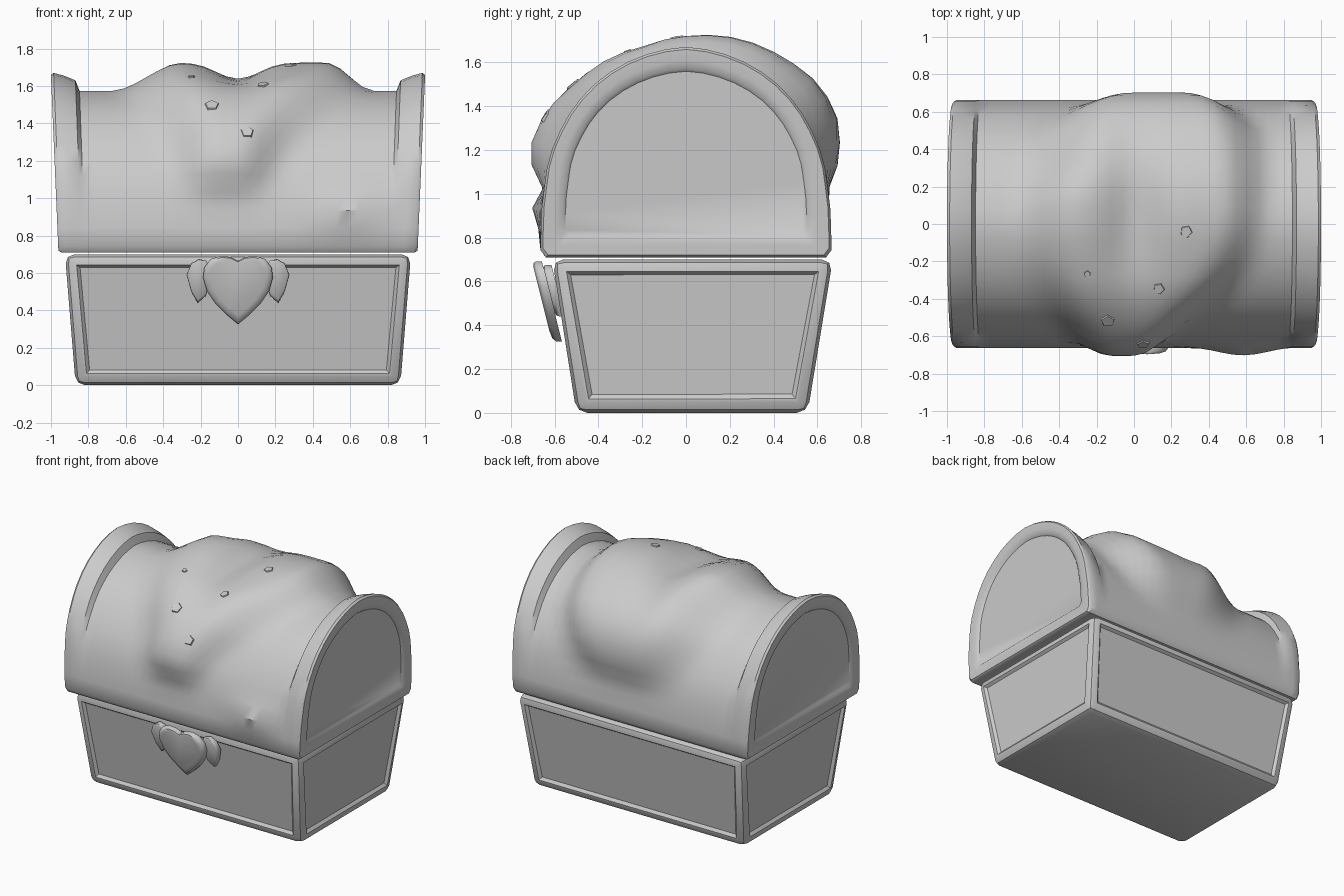
import bpy, bmesh, math
from mathutils import Vector
from mathutils.bvhtree import BVHTree

if "Cube" in bpy.data.objects:
    bpy.data.objects.remove(bpy.data.objects["Cube"])


def finish(name, bm, angle=35):
    bmesh.ops.recalc_face_normals(bm, faces=bm.faces)
    me = bpy.data.meshes.new(name)
    bm.to_mesh(me)
    bm.free()
    ob = bpy.data.objects.new(name, me)
    bpy.context.collection.objects.link(ob)
    bpy.ops.object.select_all(action='DESELECT')
    bpy.context.view_layer.objects.active = ob
    ob.select_set(True)
    bpy.ops.object.shade_smooth_by_angle(angle=math.radians(angle))
    return ob


def loft(bm, rings, caps=True):
    vs = [[bm.verts.new(p) for p in r] for r in rings]
    n = len(rings[0])
    for a, b in zip(vs, vs[1:]):
        for i in range(n):
            j = (i + 1) % n
            bm.faces.new((a[i], a[j], b[j], b[i]))
    if caps:
        bm.faces.new(vs[0])
        bm.faces.new(vs[-1])


def interp(table, t):
    if t <= table[0][0]:
        return table[0][1]
    for (a, p), (b, q) in zip(table, table[1:]):
        if t <= b:
            return p + (q - p) * (t - a) / (b - a)
    return table[-1][1]


def smooth(t):
    t = min(1, max(0, t))
    return t * t * (3 - 2 * t)


# Base: tapered box with chunky rounded frame and shallow side panels
bm = bmesh.new()
bmesh.ops.create_cube(bm, size=2)
for v in bm.verts:
    top = v.co.z > 0
    v.co.x *= 0.925 if top else 0.868
    if v.co.y < 0:
        v.co.y = -0.61 if top else -0.50
    else:
        v.co.y = 0.67 if top else 0.555
    v.co.z = 0.70 if top else 0
bm.normal_update()
frame_edges = bm.edges[:]
sides = [f for f in bm.faces if abs(f.normal.z) < 0.5]
bmesh.ops.inset_individual(bm, faces=sides, thickness=0.085)
bmesh.ops.inset_individual(bm, faces=sides, thickness=0.025, depth=-0.018)
bmesh.ops.bevel(bm, geom=frame_edges, offset=0.05, segments=2, profile=0.5,
                affect='EDGES')
finish("chest_base", bm, 34)

# Lid: arch described by radius against angle from straight up
ZC = 1.0
ARCH = [(0, .67), (.32, .66), (1.1, .642), (1.57, .648), (1.8, .68), (1.94, .712)]
MOUND = [(-1.54, .65), (-1.43, .707), (-1.27, .743), (-1.03, .74), (-.8, .72),
         (-.51, .712), (-.29, .70), (0, .72), (.33, .749), (.63, .766),
         (.84, .783), (1.06, .783), (1.34, .72), (1.54, .65)]
LEFT = [(-1.5, -.38), (-1.1, -.44), (-.8, -.54), (-.3, -.66), (0, -.68),
        (.5, -.66), (.9, -.62), (1.3, -.5), (1.6, -.35)]
RIGHT = [(-1.5, .18), (-1.1, .32), (-.8, .52), (-.3, .70), (0, .73),
         (.5, .77), (.9, .76), (1.3, .65), (1.6, .5)]
RIGHT_SOFT = [(-1.5, .2), (-1.1, .3), (-.8, .42), (-.3, .32), (0, .26), (.9, .36), (1.5, .4)]
N = 28
ANGLES = [-1.94 + 3.88 * i / N for i in range(N + 1)]


def barrel_radius(x, a):
    r = interp(ARCH, abs(a)) - 0.09 * max(0, math.cos(a))
    if abs(a) < 1.75:
        r -= 0.006
    lo, hi = interp(LEFT, a), interp(RIGHT, a)
    left_soft = min(0.38 if a < .4 else 0.5, 0.44 * (hi - lo))
    right_soft = min(interp(RIGHT_SOFT, a), 0.46 * (hi - lo))
    w = smooth((x - lo) / left_soft) * smooth((hi - x) / right_soft)
    w *= 1 - 0.62 * math.exp(-(x / 0.15) ** 2 - (a / 0.5) ** 2)
    if abs(a) < 1.54:
        r += max(0, interp(MOUND, a) - r) * w
    # small sagging fold at the lower front right
    r += 0.05 * math.exp(-((x - .6) / .2) ** 2 - ((a + 1.66) / .12) ** 2)
    return r


def lid_ring(u, inset=0.0, drop=0.0, barrel=False):
    pts = [(-.64, .71)]
    for a in ANGLES:
        r = interp(ARCH, abs(a)) - drop * max(0, math.cos(a))
        if barrel:
            r = barrel_radius(u, a)
        pts.append((r * math.sin(a), ZC + r * math.cos(a)))
    pts.append((.64, .71))
    out = []
    for y, z in pts:
        y *= 1 - 0.17 * inset
        z = 1.165 + (z - 1.165) * (1 - 0.22 * inset)
        out.append((u * (0.96 + 0.04 * (z - .71) / .94), y, z))
    return out


rim = [(.982, 1, 0), (.994, .88, 0), (1.0, .55, 0), (1.0, .1, 0),
       (.985, 0, 0), (.93, 0, .015), (.87, 0, .04)]
rings = [lid_ring(-u, e, d) for u, e, d in rim]
rings += [lid_ring(-.85 + 1.7 * i / 28, barrel=True) for i in range(29)]
rings += [lid_ring(u, e, d) for u, e, d in reversed(rim)]
bm = bmesh.new()
loft(bm, rings)
bmesh.ops.recalc_face_normals(bm, faces=bm.faces)
tree = BVHTree.FromBMesh(bm)
finish("chest_lid", bm, 40)

# Crumbs: small five-sided chips set nearly flush into the mound
for i, (p, r) in enumerate([((-.14, -.52, 1.5), .042), ((.05, -.65, 1.36), .038),
                            ((.13, -.35, 1.62), .034), ((.28, -.04, 1.71), .036),
                            ((-.25, -.27, 1.66), .02)]):
    loc, nor, _, _ = tree.find_nearest(Vector(p))
    bm = bmesh.new()
    bmesh.ops.create_cone(bm, cap_ends=True, segments=5, radius1=r,
                          radius2=r * 0.85, depth=0.014)
    ob = finish("crumb_%d" % (i + 1), bm, 30)
    ob.location = loc
    ob.rotation_euler = nor.to_track_quat('Z', 'Y').to_euler()


# Clasp plates: outline in x-z, leaning with the chest front
def plate(name, outline, y_top, lean, thick, puff):
    cx = sum(p[0] for p in outline) / len(outline)
    cz = sum(p[1] for p in outline) / len(outline)
    rings = []
    for s, d in ((1, thick), (1, thick * 0.45), (1 - puff * 0.3, thick * 0.12), (1 - puff, 0)):
        ring = []
        for x, z in outline:
            x, z = cx + (x - cx) * s, cz + (z - cz) * s
            ring.append((x, y_top + lean * (.68 - z) + d, z))
        rings.append(ring)
    bm = bmesh.new()
    loft(bm, rings)
    return finish(name, bm, 50)


half = [(.04, .685), (.09, .692), (.145, .675), (.18, .63), (.187, .575),
        (.165, .50), (.12, .435), (.06, .375)]
heart = [(0, .665)] + half + [(0, .325)] + [(-x, z) for x, z in reversed(half)]
plate("heart_clasp", heart, -.70, .25, .045, .2)
wing = [(.14, .62), (.17, .665), (.21, .675), (.25, .65), (.275, .59),
        (.25, .50), (.215, .44), (.17, .48)]
for side, sx in (("left", -1), ("right", 1)):
    plate(side + "_clasp_wing", [(sx * x, z) for x, z in wing], -.655, .25, .04, .12)
